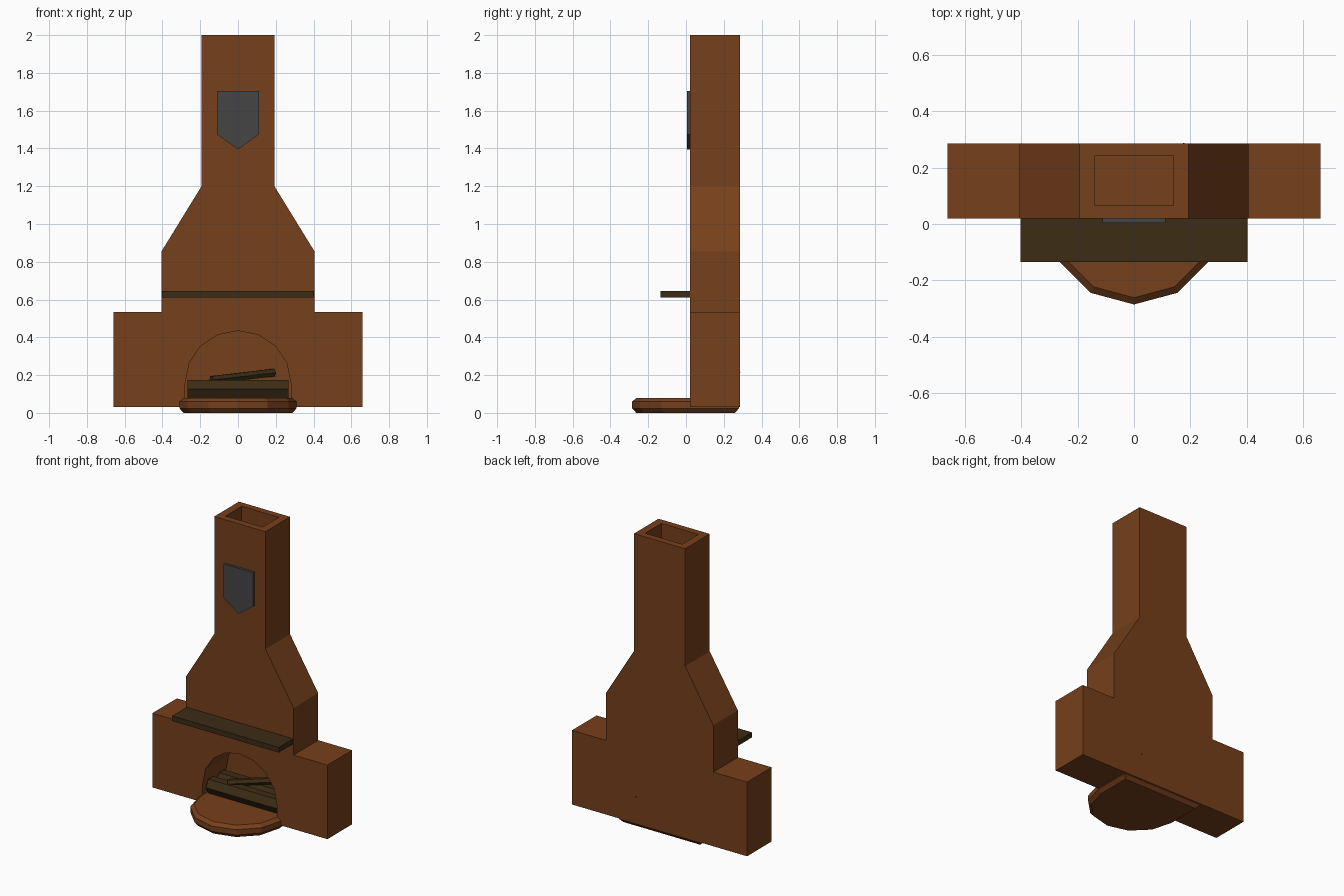
import bpy, bmesh, math
from mathutils import Vector

if "Cube" in bpy.data.objects:
    bpy.data.objects.remove(bpy.data.objects["Cube"])


def material(name, rgb):
    m = bpy.data.materials.new(name)
    m.diffuse_color = (*rgb, 1)
    m.use_nodes = True
    m.node_tree.nodes["Principled BSDF"].inputs["Base Color"].default_value = m.diffuse_color
    return m


BRICK = material("terracotta", (0.18, 0.05, 0.011))
WOOD = material("dark_wood", (0.045, 0.025, 0.007))
IRON = material("dark_iron", (0.06, 0.06, 0.06))


def loft(name, rings, mat):
    """Closed solid through rings with equal point counts."""
    bm = bmesh.new()
    vs = [[bm.verts.new(p) for p in ring] for ring in rings]
    n = len(vs[0])
    for a, b in zip(vs, vs[1:]):
        for i in range(n):
            j = (i + 1) % n
            bm.faces.new((a[i], a[j], b[j], b[i]))
    bm.faces.new(vs[0])
    bm.faces.new(vs[-1])
    bmesh.ops.recalc_face_normals(bm, faces=bm.faces[:])
    me = bpy.data.meshes.new(name)
    bm.to_mesh(me)
    bm.free()
    me.materials.append(mat)
    ob = bpy.data.objects.new(name, me)
    bpy.context.collection.objects.link(ob)
    return ob


def front_prism(name, half, y0, y1, mat):
    """Mirror a right-hand (x, z) profile and extrude it along y."""
    pts = half + [(-x, z) for x, z in reversed(half) if x > 0.001]
    return loft(name, [[(x, y, z) for x, z in pts] for y in (y0, y1)], mat)


def cut(ob, cutter):
    mod = ob.modifiers.new("cut", 'BOOLEAN')
    mod.operation = 'DIFFERENCE'
    mod.solver = 'EXACT'
    mod.object = cutter
    bpy.context.view_layer.objects.active = ob
    bpy.ops.object.modifier_apply(modifier=mod.name)
    bpy.data.objects.remove(cutter)


def log(name, start, end, r):
    """Six-sided log with an edge facing forward."""
    start, end = Vector(start), Vector(end)
    d = (end - start).normalized()
    u = d.cross(Vector((0, 0, 1))).normalized()
    v = u.cross(d)
    ring = [r * (math.cos(i * math.pi / 3) * u + math.sin(i * math.pi / 3) * v) for i in range(6)]
    return loft(name, [[c + o for o in ring] for c in (start, end)], WOOD)


# Chimney body with fire opening and flue
body = front_prism("chimney_body", [(0.66, 0.03), (0.66, 0.535), (0.405, 0.535),
                                    (0.405, 0.855), (0.193, 1.2), (0.193, 2.0)], 0.02, 0.285, BRICK)
arch = [(0.28, -0.1)] + [(0.28 * math.cos(i * math.pi / 8), 0.155 + 0.28 * math.sin(i * math.pi / 8))
                         for i in range(5)]
cut(body, front_prism("arch_cutter", arch, -0.2, 0.27, BRICK))
cut(body, front_prism("flue_cutter", [(0.14, 1.8), (0.14, 2.1)], 0.065, 0.24, BRICK))


# Hearth slab: half of a twelve-sided disc with chamfered rims
def hearth_ring(r, back, z):
    arc = [(r * math.cos(a), 0.025 + r * math.sin(a), z)
           for a in (math.pi * (1 + i / 6) for i in range(7))]
    return [(-r, back, z)] + arc + [(r, back, z)]


loft("hearth_slab", [hearth_ring(0.288, 0.26, 0), hearth_ring(0.31, 0.28, 0.024),
                     hearth_ring(0.31, 0.28, 0.06), hearth_ring(0.286, 0.26, 0.08)], BRICK)

# Mantel shelf and wall shield
front_prism("mantel_shelf", [(0.402, 0.61), (0.402, 0.645)], -0.135, 0.03, WOOD)
front_prism("shield_plate", [(0, 1.395), (0.112, 1.475), (0.112, 1.705)], 0.004, 0.025, IRON)

# Firewood
for n, y in (("front_log", 0.09), ("back_log", 0.205)):
    log(n, (-0.268, y, 0.127), (0.268, y, 0.127), 0.055)
log("top_log", (-0.14, 0.09, 0.175), (0.188, 0.268, 0.213), 0.023)
